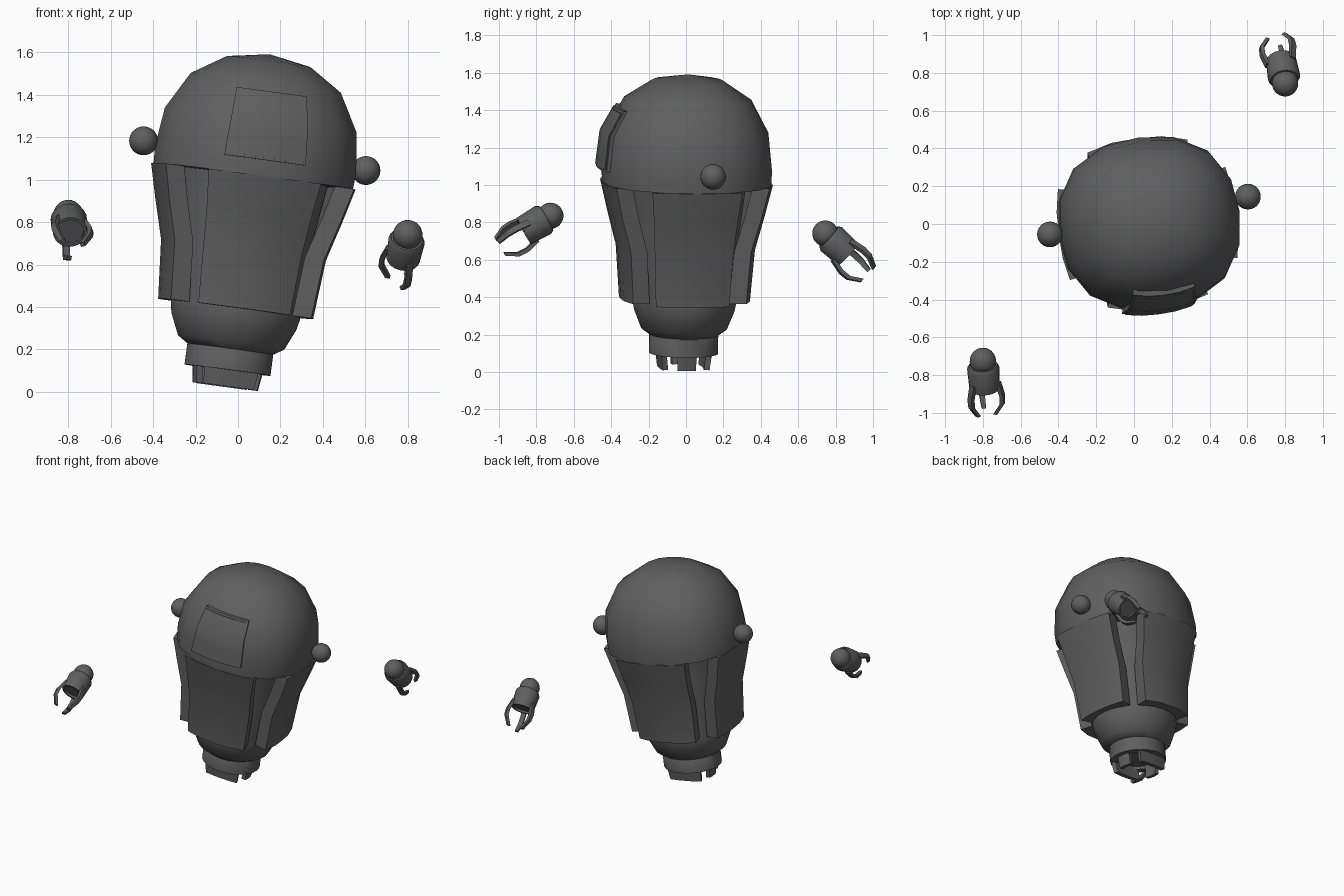
import bpy, bmesh, math
from mathutils import Matrix, Vector, Euler

if "Cube" in bpy.data.objects:
    bpy.data.objects.remove(bpy.data.objects["Cube"])

grey = bpy.data.materials.new("dark_grey")
grey.diffuse_color = (0.115, 0.115, 0.115, 1)
grey.use_nodes = True
grey.node_tree.nodes["Principled BSDF"].inputs["Base Color"].default_value = grey.diffuse_color

# Body frame: leans to the right and is turned a little about its axis
BODY = (Matrix.Translation((-0.06, -0.015, 0.025)) @ Matrix.Rotation(math.radians(7.6), 4, 'Y')
        @ Matrix.Rotation(math.radians(-1), 4, 'X') @ Matrix.Rotation(math.radians(7.5), 4, 'Z'))


def finish(name, bm, matrix, angle=35):
    bmesh.ops.recalc_face_normals(bm, faces=bm.faces)
    mesh = bpy.data.meshes.new(name)
    bm.to_mesh(mesh)
    bm.free()
    mesh.materials.append(grey)
    ob = bpy.data.objects.new(name, mesh)
    bpy.context.collection.objects.link(ob)
    ob.matrix_world = matrix
    bpy.ops.object.select_all(action='DESELECT')
    ob.select_set(True)
    bpy.context.view_layer.objects.active = ob
    bpy.ops.object.shade_smooth_by_angle(angle=math.radians(angle))
    return ob


def lathe(name, profile, matrix, sides=16, power=2.0, squash=1.0, angle=35):
    """Turn (radius, height) points into rings; power above 2 squares the rings off."""
    bm = bmesh.new()
    rings = []
    for r, z in profile:
        if r == 0:
            rings.append([bm.verts.new((0, 0, z))] * sides)
            continue
        ring = []
        for i in range(sides):
            a = 2 * math.pi * i / sides
            c, s = math.cos(a), math.sin(a)
            k = r / (abs(c) ** power + abs(s) ** power) ** (1 / power)
            ring.append(bm.verts.new((k * c, k * s * squash, z)))
        rings.append(ring)
    for lo, hi in zip(rings, rings[1:]):
        for i in range(sides):
            j = (i + 1) % sides
            quad = list(dict.fromkeys((lo[i], lo[j], hi[j], hi[i])))
            if len(quad) > 2:
                bm.faces.new(quad)
    return finish(name, bm, matrix, angle)


def slab(name, rows, thickness, matrix, angle=35):
    """Grid of outer points thickened toward the body axis."""
    bm = bmesh.new()
    grids = []
    for inner in (False, True):
        grid = []
        for row in rows:
            grid.append([bm.verts.new((p.x * (0.93 if inner else 1),
                                       p.y + (thickness if inner else 0), p.z)) for p in row])
        grids.append(grid)
    n, m = len(rows), len(rows[0])
    for g in grids:
        for i in range(n - 1):
            for j in range(m - 1):
                bm.faces.new((g[i][j], g[i][j + 1], g[i + 1][j + 1], g[i + 1][j]))
    rim = ([(0, j) for j in range(m)] + [(i, m - 1) for i in range(1, n)]
           + [(n - 1, j) for j in range(m - 2, -1, -1)] + [(i, 0) for i in range(n - 2, 0, -1)])
    for (a, b), (c, d) in zip(rim, rim[1:] + rim[:1]):
        bm.faces.new((grids[0][a][b], grids[0][c][d], grids[1][c][d], grids[1][a][b]))
    return finish(name, bm, matrix, angle)


# Domed head
DOME = [(0.478, 1.0), (0.482, 1.08), (0.46, 1.265), (0.36, 1.443), (0.2, 1.545), (0, 1.58)]
lathe("head_dome", [(0, 0.99)] + DOME, BODY, power=2.35, squash=0.95, angle=45)

# Inner core, bulb under the panels, and neck ring
lathe("core_bulb", [(0, 1.02), (0.36, 1.02), (0.31, 0.65), (0.31, 0.36), (0.3, 0.31),
                    (0.255, 0.21), (0.2, 0.175), (0, 0.175)], BODY, sides=24, squash=0.9)
lathe("neck_ring", [(0, 0.19), (0.195, 0.19), (0.206, 0.175), (0.206, 0.078),
                    (0.15, 0.078), (0.15, 0.1), (0, 0.1)], BODY, sides=24, squash=0.9)

# Four long side panels: radius, height, half width
for i, name in enumerate(("front", "right", "back", "left")):
    side = i % 2
    rows = []
    for r, z, w in ((0.478, 1.0, 0.27), (0.435, 0.83, 0.25), (0.385, 0.65, 0.235), (0.362, 0.37, 0.22)):
        w *= 0.9 if side else 1.0
        r *= 1.0 if side else 0.95
        row = []
        for t in (-1, -0.5, 0, 0.5, 1):
            x = w * t
            row.append(Vector((x, -r * (1 - abs(x / r) ** 2.8) ** (1 / 2.8), z)))
        rows.append(row)
    slab(name + "_panel", rows, 0.09, BODY @ Matrix.Rotation(i * math.pi / 2, 4, 'Z'))


# Raised face plate following the dome
def dome_front(x, z):
    for (r0, z0), (r1, z1) in zip(DOME, DOME[1:]):
        if z0 <= z <= z1:
            r = r0 + (r1 - r0) * (z - z0) / (z1 - z0)
            return -0.95 * (r ** 2.35 - abs(x) ** 2.35) ** (1 / 2.35)


def plate_rows(raise_by, shrink):
    rows = []
    for z, w in ((1.075, 0.195), (1.17, 0.19), (1.265, 0.183), (1.40, 0.168)):
        z = 1.24 + (z - 1.24) * shrink
        rows.append([Vector((w * shrink * t - 0.015, dome_front(w * shrink * t, z) - raise_by, z))
                     for t in (-1, -0.5, 0, 0.5, 1)])
    return rows


slab("face_plate", plate_rows(0.022, 1.0), 0.05, BODY)
slab("face_plate_inset", plate_rows(0.027, 0.93), 0.02, BODY)

# Teeth under the neck: wide front and back, narrow sides
for i, (w, r) in enumerate(((0.125, 0.13), (0.05, 0.15), (0.125, 0.13), (0.05, 0.15))):
    rows = [[Vector((w * t * k, -(r + 0.01 * (1 - t * t)) * k, z)) for t in (-1, -0.4, 0.4, 1)]
            for z, k in ((0.1, 1.06), (0.0, 0.97))]
    slab("neck_tooth", rows, 0.03, BODY @ Matrix.Rotation(i * math.pi / 2, 4, 'Z'))


def ball(name, radius, matrix):
    bm = bmesh.new()
    bmesh.ops.create_uvsphere(bm, u_segments=24, v_segments=14, radius=radius)
    return finish(name, bm, matrix, 60)


# Ear balls
ball("left_ear", 0.068, Matrix.Translation((-0.445, -0.055, 1.183)))
ball("right_ear", 0.068, Matrix.Translation((0.603, 0.145, 1.043)))


# Floating hands: wrist ball, cuff and three bent fingers
def hand(side, centre, direction, angles):
    d = Vector(direction).normalized()
    up = (Vector((0, 0, 1)) - d * d.z).normalized()
    across = up.cross(d)
    frame = Matrix((across, up, d)).transposed().to_4x4()
    frame.translation = centre
    ball(side + "_wrist_ball", 0.07, frame)
    lathe(side + "_cuff", [(0, 0.025), (0.075, 0.025), (0.086, 0.045), (0.08, 0.165),
                           (0.066, 0.165), (0.066, 0.15), (0, 0.15)], frame, sides=20)
    for a in angles:
        bm = bmesh.new()
        rings = []
        for r, z, w in ((0.078, 0.12, 0.017), (0.098, 0.2, 0.016), (0.095, 0.25, 0.015), (0.055, 0.315, 0.011)):
            rings.append([bm.verts.new((r + sx * 0.011, sy * w, z))
                          for sx, sy in ((-1, -1), (1, -1), (1, 1), (-1, 1))])
        for lo, hi in zip(rings, rings[1:]):
            for i in range(4):
                j = (i + 1) % 4
                bm.faces.new((lo[i], lo[j], hi[j], hi[i]))
        bm.faces.new(rings[0])
        bm.faces.new(rings[-1])
        finish(side + "_finger", bm, frame @ Matrix.Rotation(math.radians(a), 4, 'Z'), 20)


hand("left", (-0.8, -0.725, 0.835), (0.05, -0.87, -0.5), (20, 140, 260))
hand("right", (0.8, 0.745, 0.74), (-0.13, 0.73, -0.67), (20, 140, 260))
